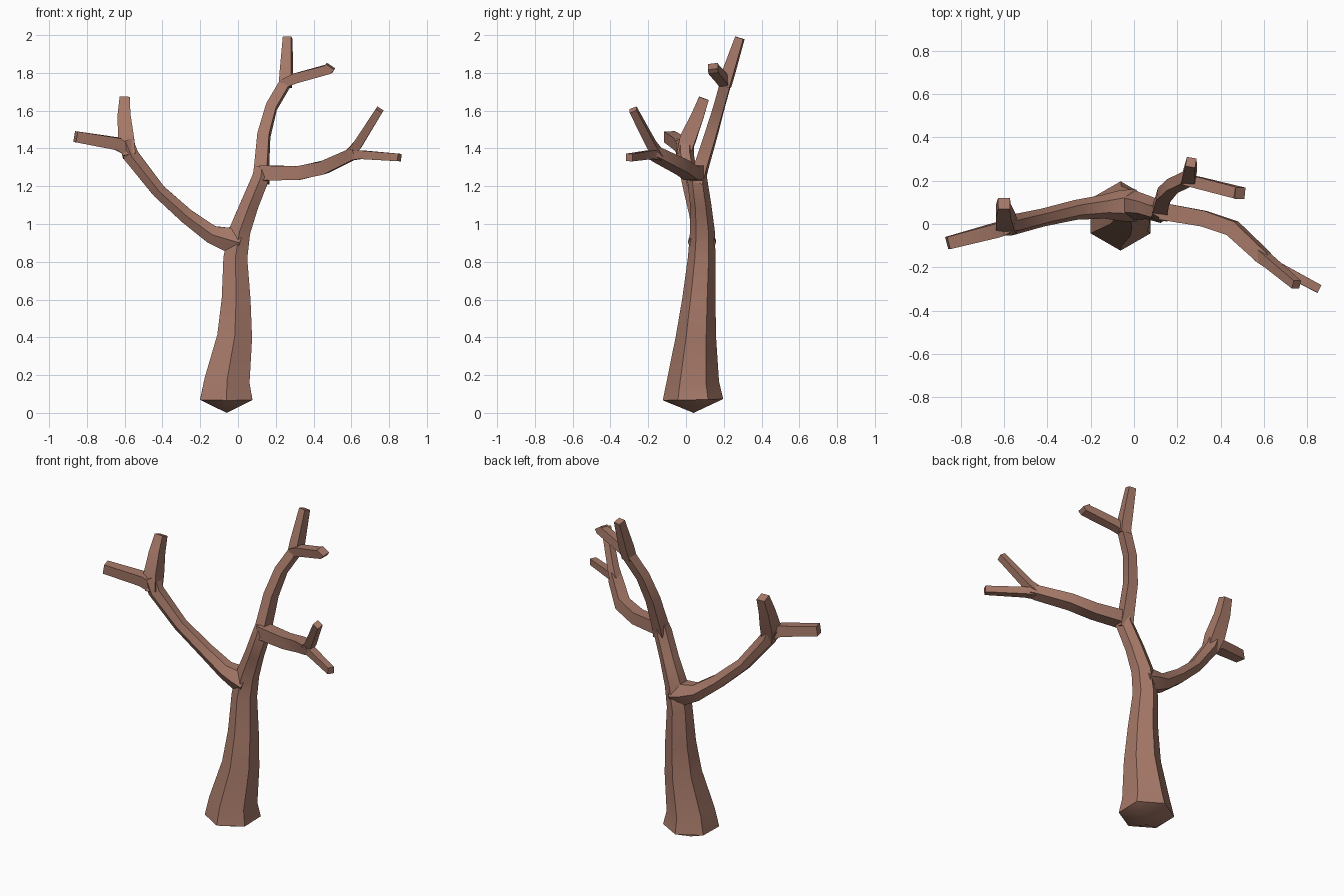
import bpy, bmesh, math
from mathutils import Vector

bark = bpy.data.materials.new("bark")
bark.diffuse_color = (0.38, 0.19, 0.14, 1)


def limb(name, path, sides=4, turn=45, point_base=False):
    """Faceted tapering tube through (x, y, z, radius) stations."""
    bm = bmesh.new()
    pts = [Vector(p[:3]) for p in path]
    rings = []
    for i, p in enumerate(pts):
        before = (p - pts[i - 1]).normalized() if i else Vector()
        after = (pts[i + 1] - p).normalized() if i < len(pts) - 1 else Vector()
        t = (before + after).normalized()
        side = t.cross(Vector((0, 1, 0))).normalized()
        depth = side.cross(t)
        ring = []
        for k in range(sides):
            a = math.radians(turn) + math.tau * k / sides
            ring.append(bm.verts.new(p + path[i][3] * (depth * math.cos(a) + side * math.sin(a))))
        rings.append(ring)
    for a, b in zip(rings, rings[1:]):
        for k in range(sides):
            j = (k + 1) % sides
            bm.faces.new((a[k], a[j], b[j], b[k]))
    bm.faces.new(rings[0])
    bm.faces.new(rings[-1])
    if point_base:
        bmesh.ops.pointmerge(bm, verts=rings[0], merge_co=pts[0])
    bmesh.ops.recalc_face_normals(bm, faces=bm.faces)
    mesh = bpy.data.meshes.new(name)
    bm.to_mesh(mesh)
    bm.free()
    mesh.materials.append(bark)
    ob = bpy.data.objects.new(name, mesh)
    bpy.context.collection.objects.link(ob)
    bpy.ops.object.select_all(action='DESELECT')
    ob.select_set(True)
    bpy.context.view_layer.objects.active = ob
    bpy.ops.object.shade_smooth_by_angle(angle=math.radians(35))
    return ob


# six-sided trunk with blunt pointed root
limb("trunk", [(-.06, .04, 0, .01), (-.062, .037, .07, .16), (-.058, .037, .17, .138),
               (-.018, .053, .4, .107), (-.01, .068, .6, .088), (-.014, .083, .82, .073),
               (.008, .087, .96, .066), (.06, .078, 1.1, .056), (.122, .058, 1.25, .053),
               (.125, .068, 1.30, .043)], 6, 0, True)

# left branch and its twigs
limb("left_branch", [(.01, .085, .90, .075), (-.06, .085, .92, .072), (-.14, .08, .945, .055), (-.27, .065, 1.04, .046),
                     (-.42, .03, 1.175, .042), (-.565, -.005, 1.36, .048), (-.597, -.005, 1.44, .048)], 6, 0)
limb("left_twig_up", [(-.575, -.015, 1.36, .05), (-.592, .01, 1.45, .06),
                      (-.603, .06, 1.57, .048), (-.60, .095, 1.665, .038)])
limb("left_twig_out", [(-.56, -.005, 1.375, .04), (-.64, -.03, 1.425, .047), (-.86, -.088, 1.462, .041)])

# upper branch and its twigs
limb("upper_branch", [(.122, .055, 1.22, .056), (.125, .08, 1.30, .049), (.137, .132, 1.47, .044),
                      (.177, .175, 1.62, .04), (.25, .21, 1.745, .04), (.262, .22, 1.785, .034)], 4, 35)
limb("upper_twig_up", [(.25, .205, 1.73, .043), (.256, .225, 1.80, .044), (.263, .285, 1.985, .032)], 4, 35)
limb("upper_twig_out", [(.235, .205, 1.74, .034), (.30, .19, 1.77, .038), (.48, .145, 1.82, .038), (.49, .142, 1.835, .038)])

# right branch and its twigs
limb("right_branch", [(.12, .06, 1.27, .056), (.32, .025, 1.27, .052), (.455, -.02, 1.3, .05),
                      (.60, -.155, 1.368, .044), (.625, -.175, 1.375, .034)])
limb("right_twig_up", [(.585, -.145, 1.365, .038), (.63, -.18, 1.415, .034), (.75, -.28, 1.605, .028)])
limb("right_twig_out", [(.585, -.145, 1.36, .036), (.65, -.19, 1.367, .032), (.855, -.3, 1.352, .028)])
